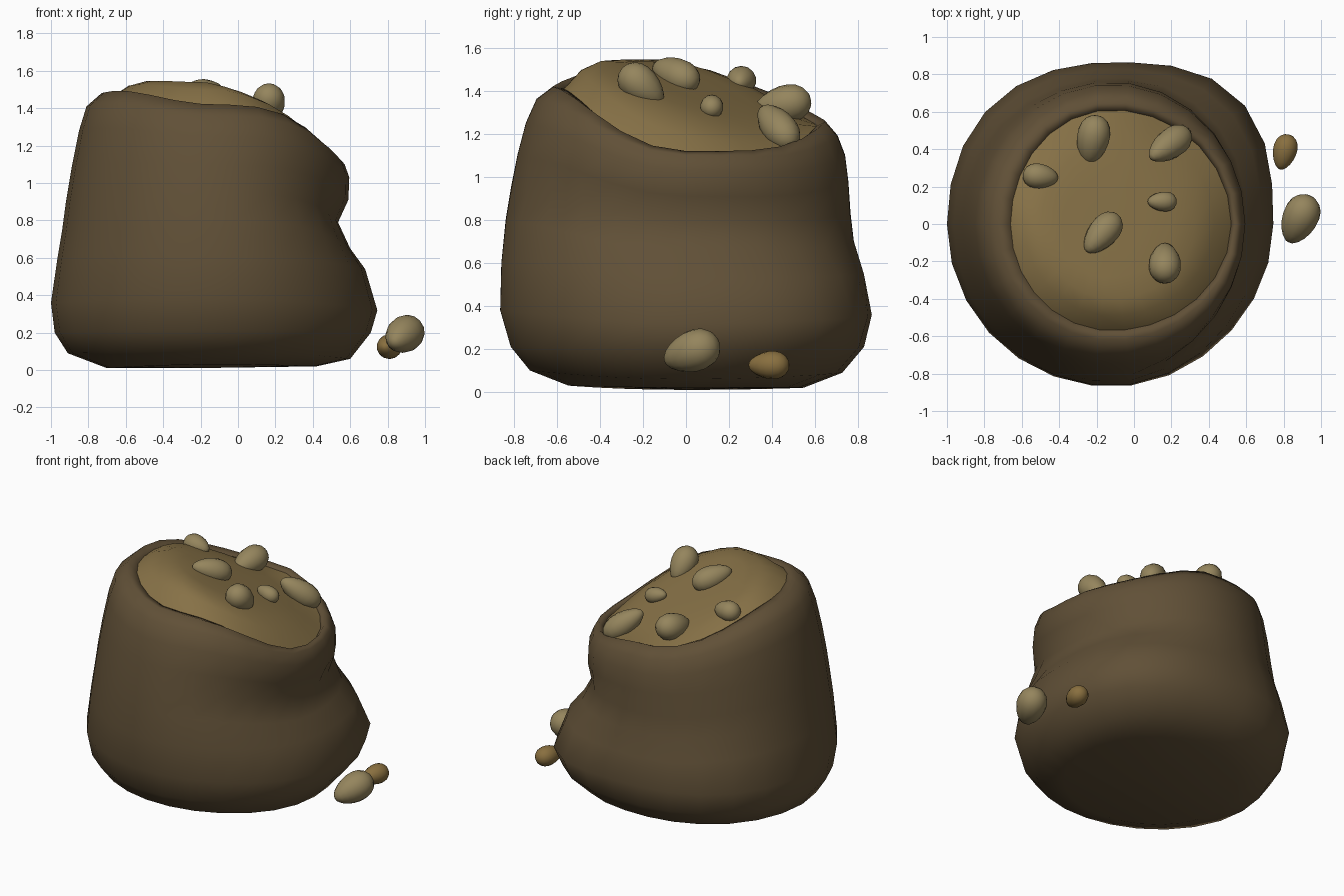
import bpy, bmesh, math
from mathutils import Vector

if "Cube" in bpy.data.objects:
    bpy.data.objects.remove(bpy.data.objects["Cube"])

CX = -0.12   # sack axis
N = 26       # sides around the sack


def material(name, rgb):
    m = bpy.data.materials.new(name)
    m.diffuse_color = (*rgb, 1)
    m.use_nodes = True
    m.node_tree.nodes["Principled BSDF"].inputs["Base Color"].default_value = m.diffuse_color
    return m


CLOTH = material("cloth", (0.118, 0.08, 0.038))
GRAIN = material("grain", (0.24, 0.165, 0.062))
SEED = material("seed", (0.30, 0.235, 0.11))
DARK_SEED = material("dark_seed", (0.25, 0.16, 0.05))


def finish(bm, name, mat):
    bmesh.ops.recalc_face_normals(bm, faces=bm.faces)
    me = bpy.data.meshes.new(name)
    bm.to_mesh(me)
    bm.free()
    me.materials.append(mat)
    for p in me.polygons:
        p.use_smooth = True
    ob = bpy.data.objects.new(name, me)
    bpy.context.collection.objects.link(ob)
    return ob


# Sack side profiles as (distance from axis, height), bottom to inside of mouth
RIGHT = [(.54, .02), (.72, .06), (.83, .2), (.865, .32), (.80, .54), (.72, .65), (.655, .79),
         (.71, .91), (.715, 1.03), (.69, 1.1), (.66, 1.12), (.64, 1.09), (.62, .95)]
BACK = [(.55, .02), (.73, .09), (.83, .21), (.865, .36), (.83, .55), (.785, .7), (.77, .83),
        (.76, .98), (.745, 1.1), (.71, 1.19), (.65, 1.26), (.61, 1.24), (.59, 1.1)]
LEFT = [(.58, .01), (.79, .09), (.86, .2), (.88, .36), (.845, .6), (.82, .75), (.80, .9),
        (.77, 1.08), (.73, 1.28), (.69, 1.41), (.61, 1.48), (.54, 1.47), (.53, 1.3)]
FRONT = [(.55, .03), (.73, .1), (.82, .21), (.87, .38), (.865, .6), (.845, .8), (.82, .95),
         (.79, 1.1), (.75, 1.25), (.70, 1.36), (.62, 1.42), (.57, 1.41), (.55, 1.25)]
# Rim height and belly radius changes on the four diagonals
RIM_SHIFT = (-.05, 0, .03, .05)
BELLY_SHIFT = (.09, .03, 0, -.01)


def sack_point(level, a):
    c, s = math.cos(a), math.sin(a)
    rx, zx = (RIGHT if c >= 0 else LEFT)[level]
    ry, zy = (BACK if s >= 0 else FRONT)[level]
    r = 1 / math.sqrt((c / rx) ** 2 + (s / ry) ** 2)
    z = zx * c * c + zy * s * s
    q = int(a // (math.pi / 2)) % 4
    d = math.sin(2 * a) ** 2
    r += BELLY_SHIFT[q] * d * math.exp(-((z - 0.36) / 0.28) ** 2)
    z += RIM_SHIFT[q] * d * (z / 1.3) ** 2
    return Vector((CX + r * c, r * s, z))


def loft(bm, rings):
    for lo, hi in zip(rings, rings[1:]):
        for i in range(N):
            j = (i + 1) % N
            bm.faces.new((lo[i], lo[j], hi[j], hi[i]))


def fan(bm, ring, centre):
    v = bm.verts.new(centre)
    for i in range(N):
        bm.faces.new((v, ring[i], ring[(i + 1) % N]))


angles = [2 * math.pi * i / N for i in range(N)]

# Sack cloth
bm = bmesh.new()
rings = [[bm.verts.new(sack_point(k, a)) for a in angles] for k in range(len(RIGHT))]
loft(bm, rings)
fan(bm, rings[0], (CX, 0, 0.012))
finish(bm, "sack", CLOTH)


# Heaped grain filling the mouth
def heap_height(x, y):
    return min(1.39 - 0.29 * x - 0.30 * y, 1.555)


bm = bmesh.new()
rings = []
for t in (0.25, 0.5, 0.7, 0.86, 1.0):
    ring = []
    for a in angles:
        edge = sack_point(11, a)
        x, y = CX + (edge.x - CX) * t, edge.y * t
        w = t ** 6
        ring.append(bm.verts.new((x, y, heap_height(x, y) * (1 - w) + edge.z * w)))
    rings.append(ring)
loft(bm, rings)
fan(bm, rings[0], (CX, 0, heap_height(CX, 0)))
finish(bm, "grain_heap", GRAIN)


# Egg shaped seeds, the fat end pointing along axis
def seed(name, loc, axis, length, width, mat=SEED):
    bm = bmesh.new()
    bmesh.ops.create_uvsphere(bm, u_segments=14, v_segments=10, radius=1)
    for v in bm.verts:
        k = width * (1 + 0.2 * v.co.z)
        v.co = Vector((v.co.x * k, v.co.y * k, v.co.z * length))
    ob = finish(bm, name, mat)
    ob.location = loc
    ob.rotation_euler = Vector(axis).to_track_quat('Z', 'Y').to_euler()


seeds = [
    ((.165, -.205, 1.422), (0, -.6, .55), .125, .085),
    ((-.17, -.05, 1.475), (.6, .7, -.3), .135, .08),
    ((.15, .12, 1.33), (1, 0, -.3), .08, .053),
    ((-.50, .255, 1.445), (-1, .1, .1), .095, .068),
    ((-.22, .45, 1.335), (.2, 1, .2), .135, .088),
    ((.19, .425, 1.235), (.7, .5, -.6), .15, .08),
]
for i, args in enumerate(seeds):
    seed(f"top_seed_{i + 1}", *args)
seed("fallen_seed_large", (.885, .025, .187), (.4, .85, .3), .142, .096)
seed("fallen_seed_small", (.805, .385, .125), (.25, 1, 0), .097, .065, DARK_SEED)
